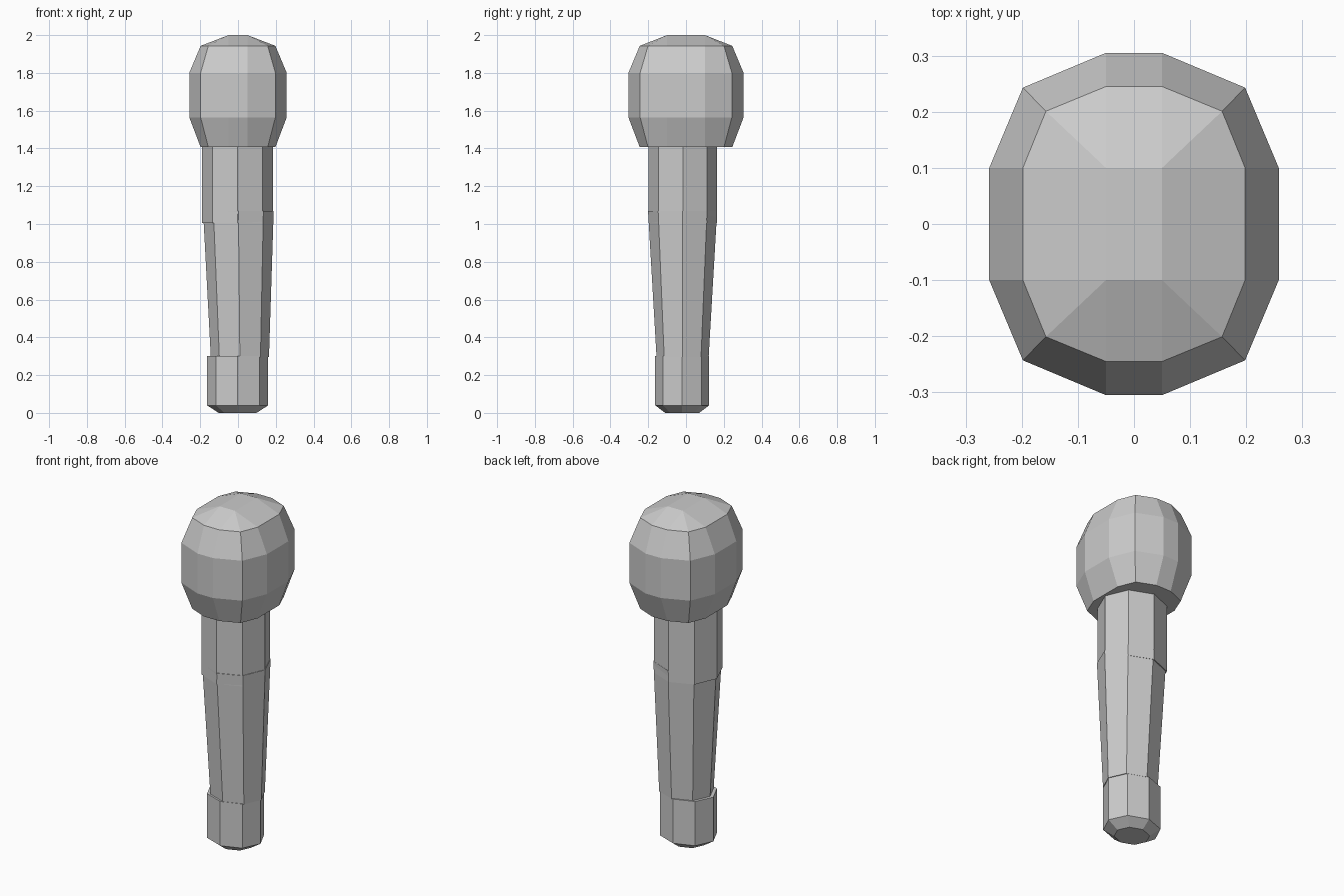
import bpy
import bmesh
import math

if "Cube" in bpy.data.objects:
    bpy.data.objects.remove(bpy.data.objects["Cube"])


def octagon(cx, cy, rx, ry, z):
    """Eight-sided ring with corners on the axes."""
    return [(cx + rx * math.cos(i * math.pi / 4),
             cy + ry * math.sin(i * math.pi / 4), z) for i in range(8)]


def rounded_box(corner, z):
    """Twelve-sided ring mirrored from the three points of one quadrant."""
    q = corner
    pts = q + [(-x, y) for x, y in reversed(q)]
    pts += [(-x, -y) for x, y in q] + [(x, -y) for x, y in reversed(q)]
    return [(x, y, z) for x, y in pts]


def loft(name, rings):
    """Skin a stack of rings and cap both ends."""
    bm = bmesh.new()
    loops = [[bm.verts.new(p) for p in ring] for ring in rings]
    for a, b in zip(loops, loops[1:]):
        n = len(a)
        for i in range(n):
            j = (i + 1) % n
            bm.faces.new((a[i], a[j], b[j], b[i]))
    bm.faces.new(list(reversed(loops[0])))
    bm.faces.new(loops[-1])
    bmesh.ops.remove_doubles(bm, verts=bm.verts, dist=0.0005)
    bmesh.ops.recalc_face_normals(bm, faces=bm.faces)
    mesh = bpy.data.meshes.new(name)
    bm.to_mesh(mesh)
    bm.free()
    obj = bpy.data.objects.new(name, mesh)
    bpy.context.collection.objects.link(obj)
    return obj


# Faceted grille head
wide = [(0.258, 0.10), (0.198, 0.243), (0.05, 0.305)]
narrow = [(0.198, 0.10), (0.157, 0.201), (0.05, 0.245)]
crown = [(0.05, 0.10)] * 3
loft("head", [rounded_box(narrow, 1.407), rounded_box(wide, 1.565),
              rounded_box(wide, 1.80), rounded_box(narrow, 1.943),
              rounded_box(crown, 2.0)])

# Straight collar below the head
loft("collar", [octagon(-0.002, -0.017, 0.188, 0.182, 1.005),
                octagon(-0.002, -0.017, 0.188, 0.182, 1.42)])

# Tapered grip
loft("grip", [octagon(0.010, -0.018, 0.154, 0.138, 0.297),
              octagon(0.002, -0.018, 0.187, 0.183, 1.07)])

# End cap with chamfered foot
loft("end_cap", [octagon(-0.002, -0.020, 0.100, 0.090, 0.0),
                 octagon(-0.002, -0.020, 0.162, 0.143, 0.04),
                 octagon(-0.002, -0.020, 0.162, 0.143, 0.30)])
